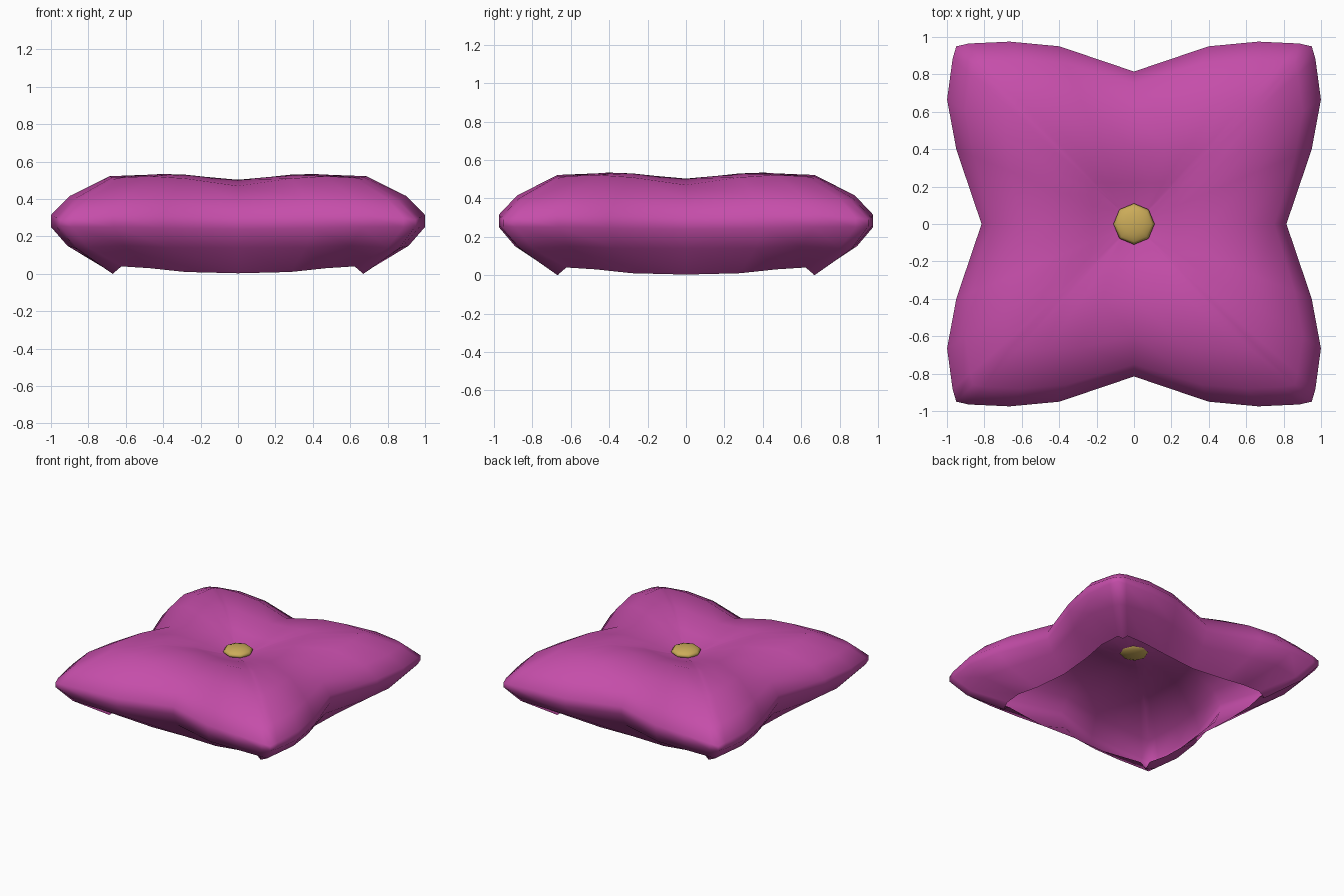
import bpy, bmesh, math

if "Cube" in bpy.data.objects:
    bpy.data.objects.remove(bpy.data.objects["Cube"])


def material(name, rgb):
    m = bpy.data.materials.new(name)
    m.diffuse_color = (*rgb, 1.0)
    m.use_nodes = True
    m.node_tree.nodes["Principled BSDF"].inputs["Base Color"].default_value = m.diffuse_color
    return m


magenta = material("magenta fabric", (0.56, 0.075, 0.40))
gold = material("gold button", (0.60, 0.41, 0.10))

# Square rings from the top centre, over the rim, to the open underside.
# Each ring: distance from the axis, then height, at corner / near corner /
# 0.7 / 0.42 / middle of a side.
RINGS = [
    ((0.10, 0.10, 0.10, 0.10, 0.10), (0.43, 0.43, 0.428, 0.425, 0.425)),
    ((0.22, 0.22, 0.22, 0.22, 0.22), (0.485, 0.48, 0.475, 0.465, 0.46)),
    ((0.40, 0.40, 0.40, 0.40, 0.40), (0.535, 0.533, 0.53, 0.518, 0.503)),
    ((0.67, 0.67, 0.67, 0.66, 0.60), (0.505, 0.515, 0.522, 0.51, 0.47)),
    ((0.86, 0.87, 0.88, 0.86, 0.75), (0.39, 0.40, 0.415, 0.41, 0.39)),
    ((0.95, 0.965, 0.975, 0.95, 0.815), (0.29, 0.30, 0.315, 0.31, 0.30)),
    ((0.95, 0.965, 0.975, 0.95, 0.815), (0.255, 0.25, 0.25, 0.245, 0.24)),
    ((0.86, 0.87, 0.89, 0.87, 0.77), (0.135, 0.14, 0.15, 0.14, 0.14)),
    ((0.67, 0.67, 0.68, 0.68, 0.66), (0.0, 0.04, 0.03, 0.01, 0.003)),
]
ALONG = [(-1, 0), (-0.93, 1), (-0.7, 2), (-0.42, 3), (0, 4),
         (0.42, 3), (0.7, 2), (0.93, 1)]


def ring_points(dist, height):
    pts = []
    for side in range(4):
        a = side * math.pi / 2
        c, s = round(math.cos(a)), round(math.sin(a))
        for t, k in ALONG:
            x, y = t * dist[0], -dist[k]
            px, py = x * c - y * s, x * s + y * c
            # left and right sides bulge slightly further than front and back
            if side % 2 and k in (1, 2):
                px *= 1.025 if k == 2 else 1.005
            pts.append((px, py, height[k]))
    return pts


# Cushion shell
bm = bmesh.new()
centre = bm.verts.new((0, 0, 0.415))
rings = [[bm.verts.new(p) for p in ring_points(*r)] for r in RINGS]
n = len(rings[0])
for i in range(n):
    j = (i + 1) % n
    bm.faces.new((centre, rings[0][i], rings[0][j]))
    for a, b in zip(rings, rings[1:]):
        bm.faces.new((a[i], b[i], b[j], a[j]))
for f in bm.faces:
    f.smooth = True
mesh = bpy.data.meshes.new("cushion")
bm.to_mesh(mesh)
bm.free()
mesh.materials.append(magenta)
cushion = bpy.data.objects.new("cushion", mesh)
bpy.context.collection.objects.link(cushion)

# Button in the dimple
bpy.ops.mesh.primitive_uv_sphere_add(segments=8, ring_count=6, radius=0.11,
                                     location=(0, 0, 0.437),
                                     rotation=(0, 0, 0))
button = bpy.context.object
button.name = "button"
button.scale = (1, 1, 0.36)
button.data.materials.append(gold)
bpy.ops.object.shade_smooth()
